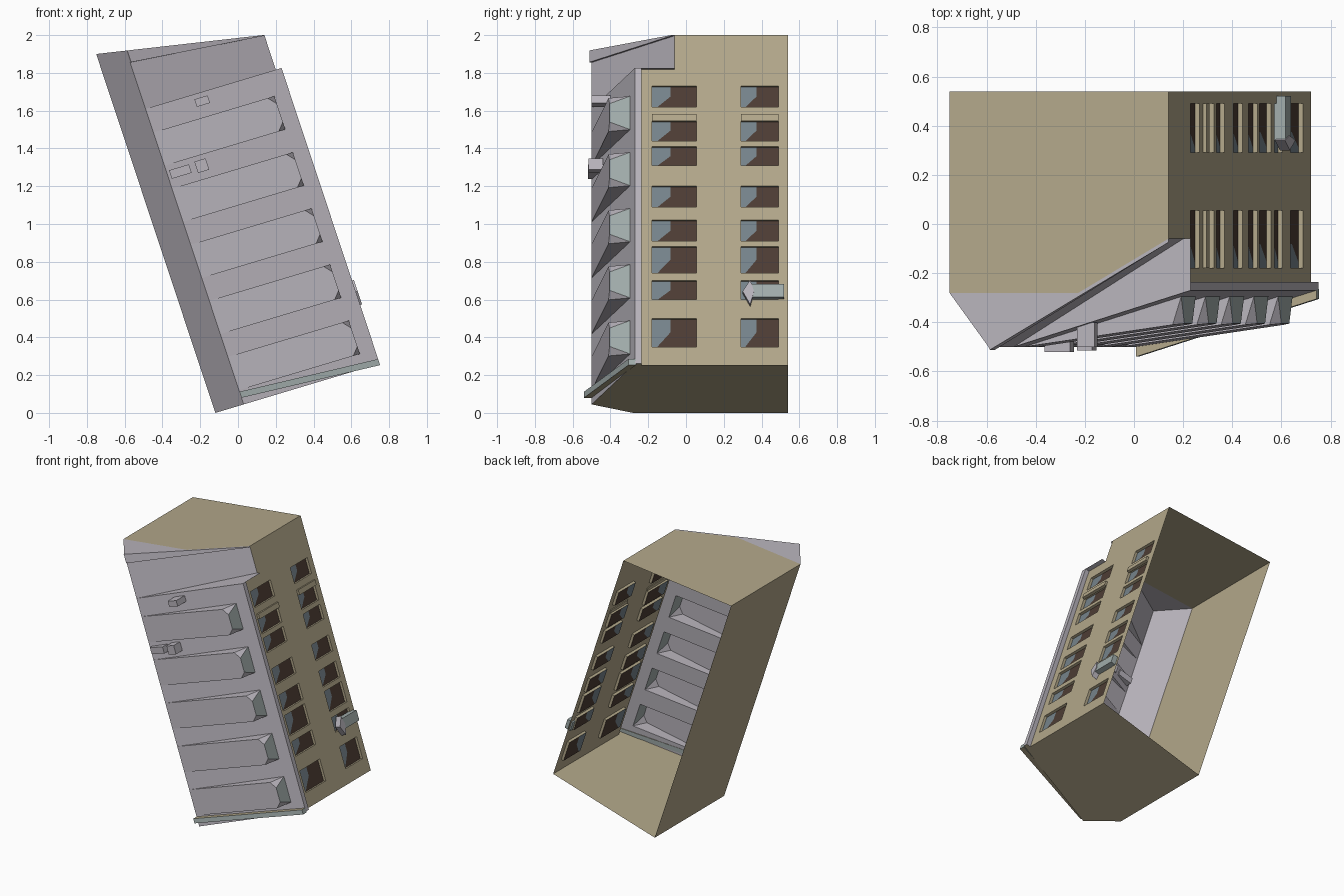
import bpy, bmesh
from mathutils import Vector

if "Cube" in bpy.data.objects:
    bpy.data.objects.remove(bpy.data.objects["Cube"])

def mat(name, c):
    m = bpy.data.materials.new(name)
    m.diffuse_color = (*c, 1)
    m.use_nodes = True
    m.node_tree.nodes["Principled BSDF"].inputs["Base Color"].default_value = m.diffuse_color
    return m

TAN = mat("tan_wall", (.45, .39, .255))
GRAY = mat("gray_facade", (.48, .455, .50))
BROWN = mat("brown_window", (.075, .046, .034))
BLUE = mat("blue_glass", (.18, .23, .26))
PALE = mat("pale_glass", (.36, .42, .41))

# Leaning frame: a runs along the sloping floor, t goes up the leaning walls
def P(a, y, t):
    return Vector((-.12 + a - .332 * t, y, .3 * a + t))

def sheet(name, faces):
    """faces: list of (points in a,y,t, material)"""
    mats = []
    bm = bmesh.new()
    for pts, m in faces:
        if m not in mats:
            mats.append(m)
        f = bm.faces.new([bm.verts.new(P(*p)) for p in pts])
        f.material_index = mats.index(m)
    bmesh.ops.remove_doubles(bm, verts=bm.verts, dist=1e-5)
    bmesh.ops.recalc_face_normals(bm, faces=bm.faces)
    me = bpy.data.meshes.new(name)
    bm.to_mesh(me)
    bm.free()
    for m in mats:
        me.materials.append(m)
    ob = bpy.data.objects.new(name, me)
    bpy.context.collection.objects.link(ob)
    return ob

def prism(name, low, high, m, side=None):
    """Solid between two matching loops"""
    n = len(low)
    faces = [(low, m), (high, m)]
    for i in range(n):
        j = (i + 1) % n
        faces.append(([low[i], low[j], high[j], high[i]], side or m))
    return sheet(name, faces)

def box(name, a, y, t, m, side=None):
    plan = [(a[0], y[0]), (a[1], y[0]), (a[1], y[1]), (a[0], y[1])]
    return prism(name, [(*p, t[0]) for p in plan], [(*p, t[1]) for p in plan], m, side)

W, BACK, LEDGE = .84, .54, 1.565
roof = lambda a: 1.9 - .18 * a
front = lambda a: -.5 + (a - .15) / .72 * .23      # facade plane

# Left wall, floor and roof; the back stays open
sheet("left_wall", [([(0, -.28, 0), (0, BACK, 0), (0, BACK, 1.9), (0, -.28, 1.9)], TAN)])
sheet("floor", [([(0, -.28, 0), (.15, -.5, 0), (.87, -.27, 0), (.87, -.235, 0),
                  (W, -.235, 0), (W, BACK, 0), (0, BACK, 0)], TAN)])
r = lambda a, y: (a, y, roof(a))
sheet("roof", [([r(0, -.28), r(.495, -.28), r(W, -.06), r(W, BACK), r(0, BACK)], TAN),
               ([r(0, -.28), r(.15, -.5), r(.495, -.28)], GRAY)])

# Right wall with recessed windows
rows = [(.35, .50), (.60, .70), (.74, .88), (.91, 1.02), (1.09, 1.20),
        (1.31, 1.41), (1.44, 1.55), (1.62, 1.73)]
rows = [(b - .252, c - .252) for b, c in rows]
cols = [(-.18, .055), (.29, .49)]
ys = [-.235] + [v for c in cols for v in c] + [BACK]
ts = [0] + [v for q in rows for v in q] + [LEDGE]
rect = lambda a, y0, y1, t0, t1: [(a, y0, t0), (a, y1, t0), (a, y1, t1), (a, y0, t1)]
faces, D = [], W - .018
for i in range(len(ys) - 1):
    for j in range(len(ts) - 1):
        outer = rect(W, ys[i], ys[i + 1], ts[j], ts[j + 1])
        if not (i % 2 and j % 2):
            faces.append((outer, TAN))
            continue
        inner = [(D, p[1], p[2]) for p in outer]
        for k in range(4):
            n = (k + 1) % 4
            faces.append(([outer[k], outer[n], inner[n], inner[k]], TAN))
        # Brown pane with a slanted blue glass area
        y0, y1, t0, t1 = ys[i], ys[i + 1], ts[j], ts[j + 1]
        q = lambda u, v: (D, y0 + u * (y1 - y0), t0 + v * (t1 - t0))
        faces.append(([q(0, 0), q(.1, 0), q(.42, .55), q(.42, 1), q(0, 1)], BLUE))
        faces.append(([q(.1, 0), q(1, 0), q(1, 1), q(.42, 1), q(.42, .55)], BROWN))
faces.append((rect(W, -.06, BACK, LEDGE, roof(W)), TAN))
sheet("right_wall", faces)

# Window awnings and a boxed unit on the right wall
for y0, y1 in cols:
    box("window_awning", (W - .005, W + .015), (y0, y1), (1.29, 1.325), TAN)
box("wall_unit", (W - .01, W + .035), (.34, .52), (.35, .42), PALE)
prism("wall_unit_hood", [(W, .30, .38), (W, .34, .44), (W, .36, .38), (W, .34, .31)],
      [(W + .04, .30, .38), (W + .04, .34, .44), (W + .04, .36, .38), (W + .04, .34, .31)], GRAY)

# Front facade: chamfer, plain bands, and openings where the bays sit
BL, BR, BH = .15, .79, .177
bays = [.075 + .297 * i for i in range(5)]
fw = lambda a0, a1, t0, t1: ([(a0, front(a0), t0), (a1, front(a1), t0),
                              (a1, front(a1), t1), (a0, front(a0), t1)], GRAY)
faces = [([(0, -.28, 0), (.15, -.5, 0), (.15, -.5, roof(.15)), (0, -.28, 1.9)], GRAY),
         fw(BR, .87, 0, LEDGE)]
edges = [0] + [v for b in bays for v in (b, b + BH)] + [LEDGE]
for k in range(0, len(edges), 2):
    faces.append(fw(BL, BR, edges[k], edges[k + 1]))
faces.append((rect(.87, -.27, -.235, 0, LEDGE), GRAY))
faces.append(([(.87, -.235, 0), (W, -.235, 0), (W, -.235, LEDGE), (.87, -.235, LEDGE)], GRAY))
sheet("front_facade", faces)

# Wedge-shaped bays, glazed at the right end
for b in bays:
    c = b + BH
    L, O, I = (BL, -.5), (BR, -.405), (BR, front(BR))
    O2 = (BR - .035, -.41)
    sheet("bay", [
        ([(*L, b), (*O2, b), (*O, b + .04), (*O, c - .04), (*O2, c), (*L, c)], GRAY),
        ([(*L, b), (*O2, b), (*I, b)], GRAY),
        ([(*L, c), (*O2, c), (*I, c)], GRAY),
        ([(*O, b + .04), (*I, b), (*O2, b)], GRAY),
        ([(*O, c - .04), (*I, c), (*O2, c)], GRAY),
        ([(*O, b + .04), (*I, b), (*I, c), (*O, c - .04)], PALE)])

# Set-back parapet above the ledge, with a tapering coping
sheet("parapet", [
    ([(.15, -.5, LEDGE), (W, -.06, LEDGE), r(W, -.06), r(.15, -.5)], GRAY),
    ([(.15, -.5, LEDGE), (.87, -.27, LEDGE), (.87, -.06, LEDGE), (W, -.06, LEDGE)], GRAY)])
prism("coping", [(.15, -.5, 1.81), (W, -.06, roof(W) - .004), r(W, -.06), r(.15, -.5)],
      [(.155, -.512, 1.81), (W, -.075, roof(W) - .004), r(W, -.075), r(.155, -.512)], GRAY)

# Sloping canopy at the foot of the facade
plan = [(.15, -.5, .035), (.15, -.54, .035), (.87, -.305, -.008), (.87, -.265, -.008)]
prism("base_canopy", plan, [(a, y, t + .032) for a, y, t in plan], TAN, PALE)

# Small units fixed to the front
box("front_unit_upper", (.40, .47), (-.5, -.40), (1.50, 1.54), GRAY)
box("front_unit_middle", (.165, .27), (-.52, -.45), (1.19, 1.235), GRAY)
box("front_unit_small", (.30, .36), (-.515, -.44), (1.18, 1.24), GRAY)
